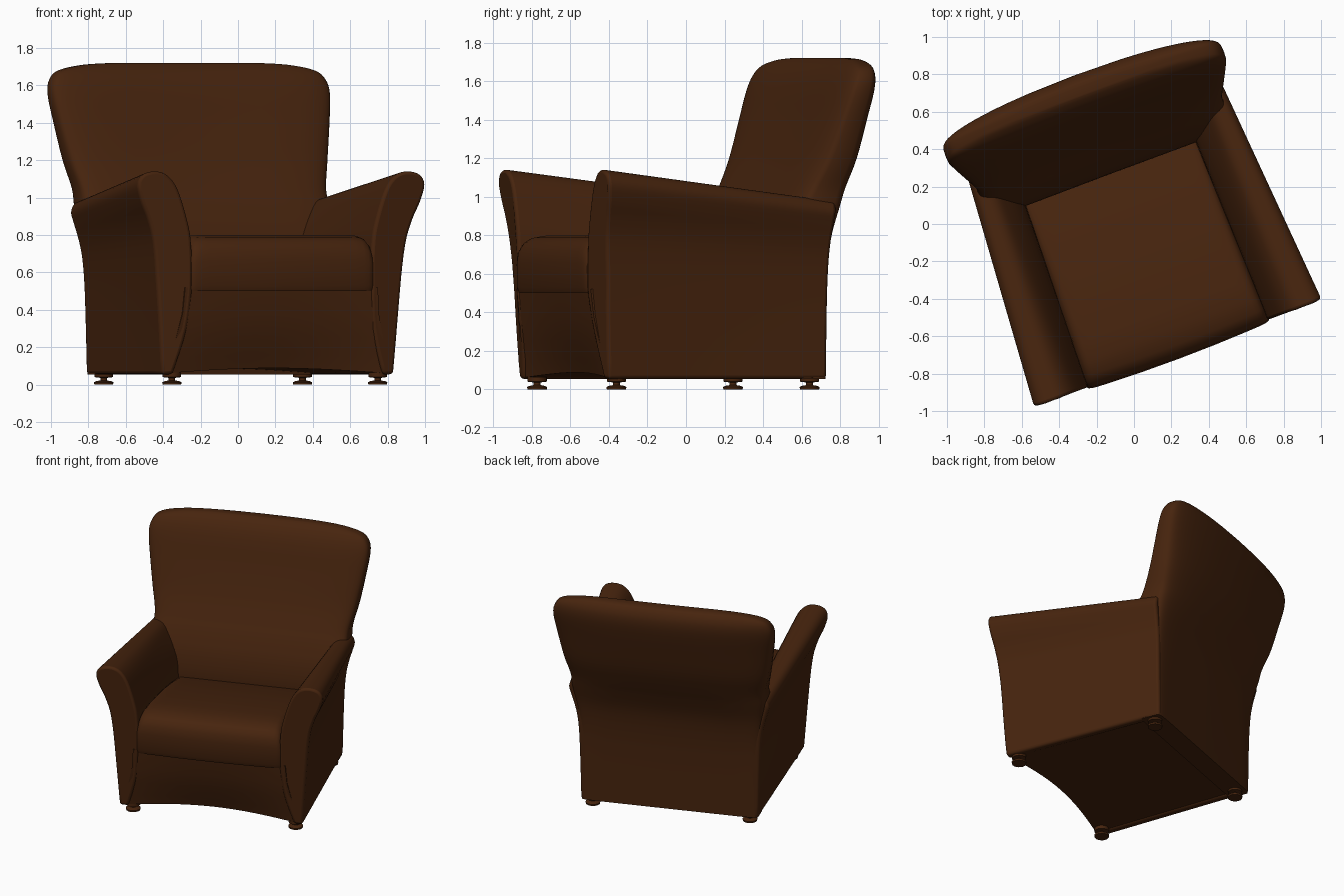
import bpy, bmesh, math
from mathutils import Matrix

if "Cube" in bpy.data.objects:
    bpy.data.objects.remove(bpy.data.objects["Cube"])

# The chair is modelled square to its own axes, then turned on the floor
PLACE = Matrix.Rotation(math.radians(20.5), 4, 'Z') @ Matrix.Translation((-0.022, 0, 0))

leather = bpy.data.materials.new("brown leather")
leather.diffuse_color = (0.062, 0.0175, 0.0042, 1)
leather.use_nodes = True
leather.node_tree.nodes["Principled BSDF"].inputs["Base Color"].default_value = leather.diffuse_color


def curve(pts, steps=4):
    """Catmull-Rom resampling of points of any dimension."""
    out = []
    for i in range(len(pts) - 1):
        a, b = pts[max(i - 1, 0)], pts[i]
        c, d = pts[i + 1], pts[min(i + 2, len(pts) - 1)]
        for k in range(steps):
            t = k / steps
            out.append(tuple(
                0.5 * (2 * q + (r - p) * t + (2 * p - 5 * q + 4 * r - s) * t * t
                       + (3 * q - p - 3 * r + s) * t ** 3)
                for p, q, r, s in zip(a, b, c, d)))
    return out + [tuple(pts[-1])]


def finish(name, bm, bevel=0, angle=40):
    bmesh.ops.recalc_face_normals(bm, faces=bm.faces)
    me = bpy.data.meshes.new(name)
    bm.to_mesh(me)
    bm.free()
    me.materials.append(leather)
    ob = bpy.data.objects.new(name, me)
    bpy.context.collection.objects.link(ob)
    ob.matrix_world = PLACE
    if bevel:
        m = ob.modifiers.new("round edges", 'BEVEL')
        m.width, m.segments = bevel, 3
        m.limit_method, m.angle_limit = 'ANGLE', math.radians(50)
        m.use_clamp_overlap = False
    bpy.ops.object.select_all(action='DESELECT')
    ob.select_set(True)
    bpy.context.view_layer.objects.active = ob
    bpy.ops.object.shade_smooth_by_angle(angle=math.radians(angle))
    return ob


def loft(name, rings, caps=(True, True), bevel=0):
    bm = bmesh.new()
    vs = [[bm.verts.new(p) for p in r] for r in rings]
    n = len(vs[0])
    for a, b in zip(vs, vs[1:]):
        for i in range(n):
            j = (i + 1) % n
            bm.faces.new((a[i], a[j], b[j], b[i]))
    if caps[0]:
        bm.faces.new(vs[0])
    if caps[1]:
        bm.faces.new(vs[-1])
    return finish(name, bm, bevel)


# Backrest: rows of height, half width, front, rear, bow, corner roundness
rows = curve([
    (0.055, 0.638, 0.40, 0.555, 0, 0.15), (0.4, 0.645, 0.33, 0.56, 0.005, 0.15),
    (0.62, 0.655, 0.295, 0.572, 0.01, 0.18), (0.8, 0.675, 0.315, 0.60, 0.015, 0.22),
    (0.95, 0.70, 0.37, 0.655, 0.025, 0.32), (1.05, 0.705, 0.42, 0.70, 0.035, 0.4),
    (1.2, 0.74, 0.49, 0.76, 0.04, 0.45), (1.4, 0.775, 0.565, 0.815, 0.05, 0.48),
    (1.55, 0.795, 0.615, 0.85, 0.05, 0.5), (1.63, 0.78, 0.65, 0.855, 0.05, 0.5),
    (1.68, 0.725, 0.685, 0.84, 0.05, 0.5), (1.71, 0.58, 0.72, 0.815, 0.05, 0.5),
    (1.72, 0.40, 0.74, 0.79, 0.05, 0.5)])
rings = []
for z, w, vf, vr, bow, e in rows:
    ring = []
    for k in range(56):
        c, s = math.cos(math.tau * k / 56), math.sin(math.tau * k / 56)
        u = w * math.copysign(abs(c) ** e, c) if abs(c) > 1e-6 else 0
        s = math.copysign(abs(s) ** e, s) if abs(s) > 1e-6 else 0
        f = (1 + s) / 2
        ring.append((u, vf + (vr - vf) * f - bow * (0.6 + 0.4 * f) * (u / 0.79) ** 2, z))
    rings.append(ring)
loft("backrest", rings)

# Armrests: flared, rolled profile, lower and slimmer towards the rear
arm_front = curve([(0.60, 0.055), (0.53, 0.3), (0.51, 0.55), (0.515, 0.75), (0.535, 0.87),
                   (0.59, 1.04), (0.65, 1.12), (0.72, 1.142), (0.79, 1.125), (0.82, 1.07),
                   (0.798, 0.98), (0.755, 0.88), (0.72, 0.75), (0.695, 0.5), (0.662, 0.055)])
arm_rear = curve([(0.58, 0.055), (0.50, 0.3), (0.48, 0.55), (0.485, 0.72), (0.52, 0.82),
                  (0.57, 0.90), (0.61, 0.955), (0.655, 0.975), (0.70, 0.965), (0.722, 0.92),
                  (0.708, 0.86), (0.685, 0.78), (0.665, 0.68), (0.652, 0.5), (0.64, 0.055)])
for side, label in ((-1, "left"), (1, "right")):
    rings = []
    for k in range(9):
        t = k / 8
        ring = []
        for i, ((a, za), (b, zb)) in enumerate(zip(arm_front, arm_rear)):
            inner = -0.665 - 0.068 * min(1, za / 0.5)
            outer = -0.665 - 0.068 * (za / 1.14) ** 1.5
            blend = min(1, max(0, (a - 0.6) / 0.1)) if i > 30 else 0
            front = inner + (outer - inner) * blend
            rear = 0.55 + 0.03 * zb ** 4
            ring.append((side * (a + (b - a) * t), front + (rear - front) * t, za + (zb - za) * t))
        rings.append(ring)
    loft(label + "_armrest", rings, bevel=0.018)

# Base: front panel hollows towards the floor, underside arched across
rings = []
for z, w, front, dent, arch in ((0.06, 0.635, -0.662, 0.06, 0.028), (0.14, 0.62, -0.672, 0.045, 0.018),
                                (0.25, 0.59, -0.692, 0.025, 0.005), (0.38, 0.56, -0.712, 0.01, 0),
                                (0.52, 0.55, -0.725, 0, 0)):
    us = [-1 + k / 8 for k in range(17)]
    hump = [math.cos(u * math.pi / 2) for u in us]
    row = [(u * w, front + dent * h, z + arch * h) for u, h in zip(us, hump)]
    rear = [(u * w, 0.5, z + arch * h) for u, h in zip(us, hump)]
    rings.append(row + rear[::-1])
base = loft("base", rings, caps=(False, True))
bm = bmesh.new()
bm.from_mesh(base.data)
bm.verts.ensure_lookup_table()
for k in range(16):
    bm.faces.new([bm.verts[i] for i in (k, k + 1, 32 - k, 33 - k)])
bmesh.ops.recalc_face_normals(bm, faces=bm.faces)
bm.to_mesh(base.data)
bm.free()

# Seat cushion: rolled over at the front, sloping down to the backrest
rings = []
section = [(-0.73, 0.50), (-0.742, 0.53), (-0.744, 0.66), (-0.737, 0.72), (-0.71, 0.765),
           (-0.67, 0.788), (-0.60, 0.80), (-0.5, 0.797), (-0.3, 0.77), (-0.1, 0.735),
           (0.1, 0.69), (0.3, 0.63), (0.36, 0.61), (0.36, 0.50)]
for u, drop in ((-1, 0.07), (-0.985, 0.035), (-0.95, 0.012), (-0.9, 0.003), (-0.8, 0), (-0.4, 0),
                (0, 0), (0.4, 0), (0.8, 0), (0.9, 0.003), (0.95, 0.012), (0.985, 0.035), (1, 0.07)):
    ring = []
    for v, z in section:
        half = 0.518 - 0.03 * (v + 0.74) / 1.04
        crown = 0.015 * (1 - u * u) if v < -0.6 else 0
        ring.append((u * half, v - crown + (drop * 0.15 if v < -0.6 else 0),
                     z - drop * min(1, max(0, (z - 0.6) / 0.2))))
    rings.append(ring)
loft("seat_cushion", rings)

# Feet: swivel glides with a floor disc, stem and mounting plate
for x, y, label in ((-0.58, -0.6, "front_left"), (0.595, -0.6, "front_right"),
                    (-0.565, 0.48, "back_left"), (0.57, 0.48, "back_right")):
    rings = []
    for r, z in ((0.05, 0), (0.052, 0.012), (0.04, 0.018), (0.018, 0.022),
                 (0.018, 0.036), (0.05, 0.04), (0.05, 0.065)):
        rings.append([(x + r * math.cos(math.tau * k / 20), y + r * math.sin(math.tau * k / 20), z)
                      for k in range(20)])
    loft(label + "_foot", rings)
